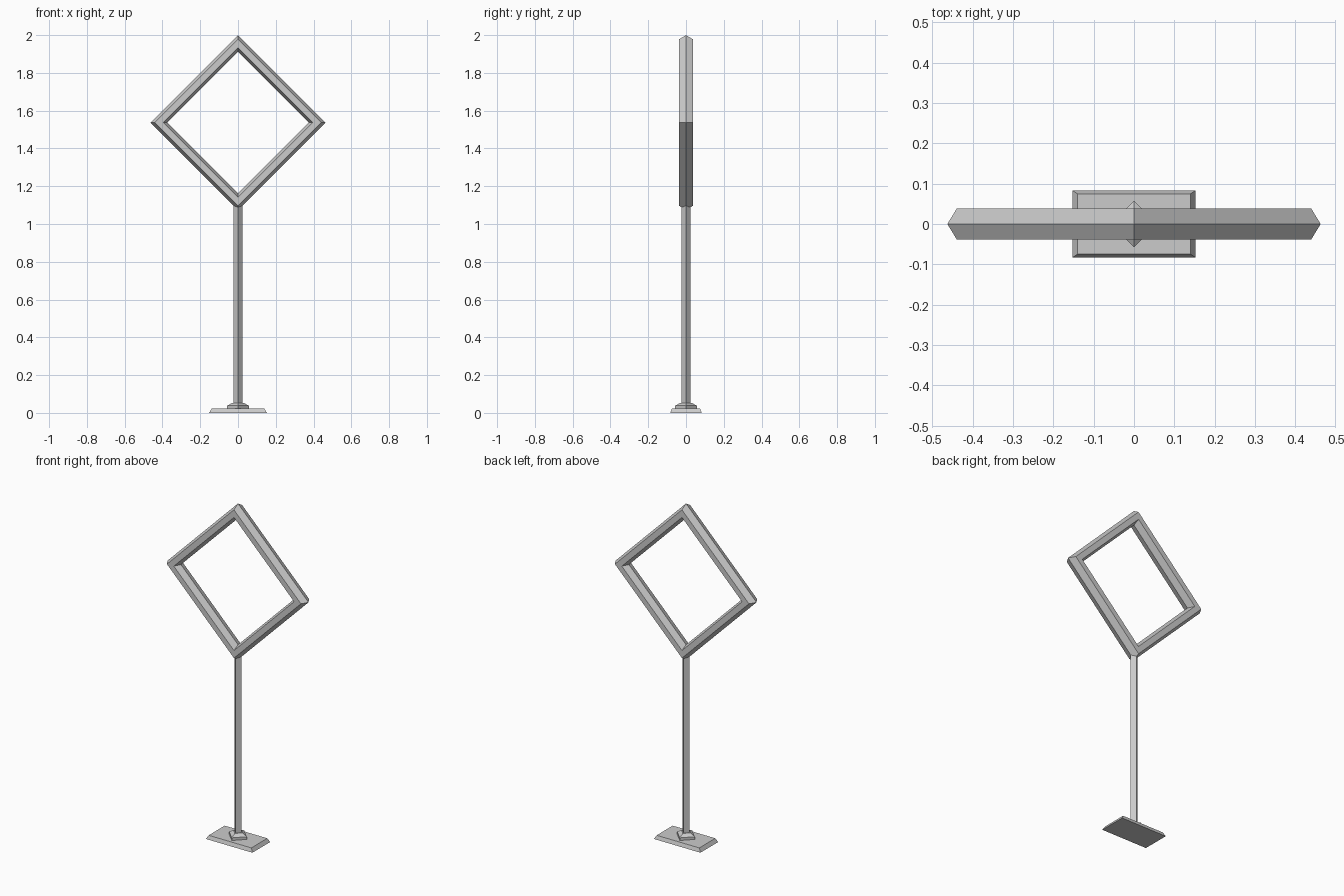
import bpy
from mathutils import Vector

if "Cube" in bpy.data.objects:
    bpy.data.objects.remove(bpy.data.objects["Cube"])


def loft(name, rings, closed=False):
    """Bridge matching rings of points; cap the ends unless closed in a loop."""
    n, m = len(rings[0]), len(rings)
    verts = [Vector(p) for ring in rings for p in ring]
    faces = []
    for i in range(m if closed else m - 1):
        j = (i + 1) % m
        for k in range(n):
            l = (k + 1) % n
            faces.append((i * n + k, i * n + l, j * n + l, j * n + k))
    if not closed:
        faces.append(tuple(reversed(range(n))))
        faces.append(tuple(range((m - 1) * n, m * n)))
    mesh = bpy.data.meshes.new(name)
    mesh.from_pydata(verts, [], faces)
    mesh.update()
    obj = bpy.data.objects.new(name, mesh)
    bpy.context.collection.objects.link(obj)
    return obj


def rect(x, y, z):
    return [(-x, -y, z), (x, -y, z), (x, y, z), (-x, y, z)]


def diamond(r, z):
    return [(0, -r, z), (r, 0, z), (0, r, z), (-r, 0, z)]


# base plate with sloped sides
loft("base_plate", [rect(0.153, 0.083, 0), rect(0.14, 0.075, 0.022)])

# collar at the foot of the post
loft("post_collar", [diamond(0.058, 0.02), diamond(0.058, 0.038), diamond(0.03, 0.053)])

# square post turned on its corner
loft("post", [diamond(0.023, 0.022), diamond(0.023, 1.12)])

# diamond-shaped frame: hexagonal section carried round four corners
section = [(0.463, 0), (0.44, 0.038), (0.395, 0.038),
           (0.375, 0), (0.395, -0.038), (0.44, -0.038)]
corners = [(1, 0), (0, 1), (-1, 0), (0, -1)]
loft("diamond_frame",
     [[(r * cx, y, 1.537 + r * cz) for r, y in section] for cx, cz in corners],
     closed=True)

# make all normals point outward
import bmesh
for obj in bpy.context.collection.objects:
    bm = bmesh.new()
    bm.from_mesh(obj.data)
    bmesh.ops.recalc_face_normals(bm, faces=bm.faces[:])
    bm.to_mesh(obj.data)
    bm.free()
